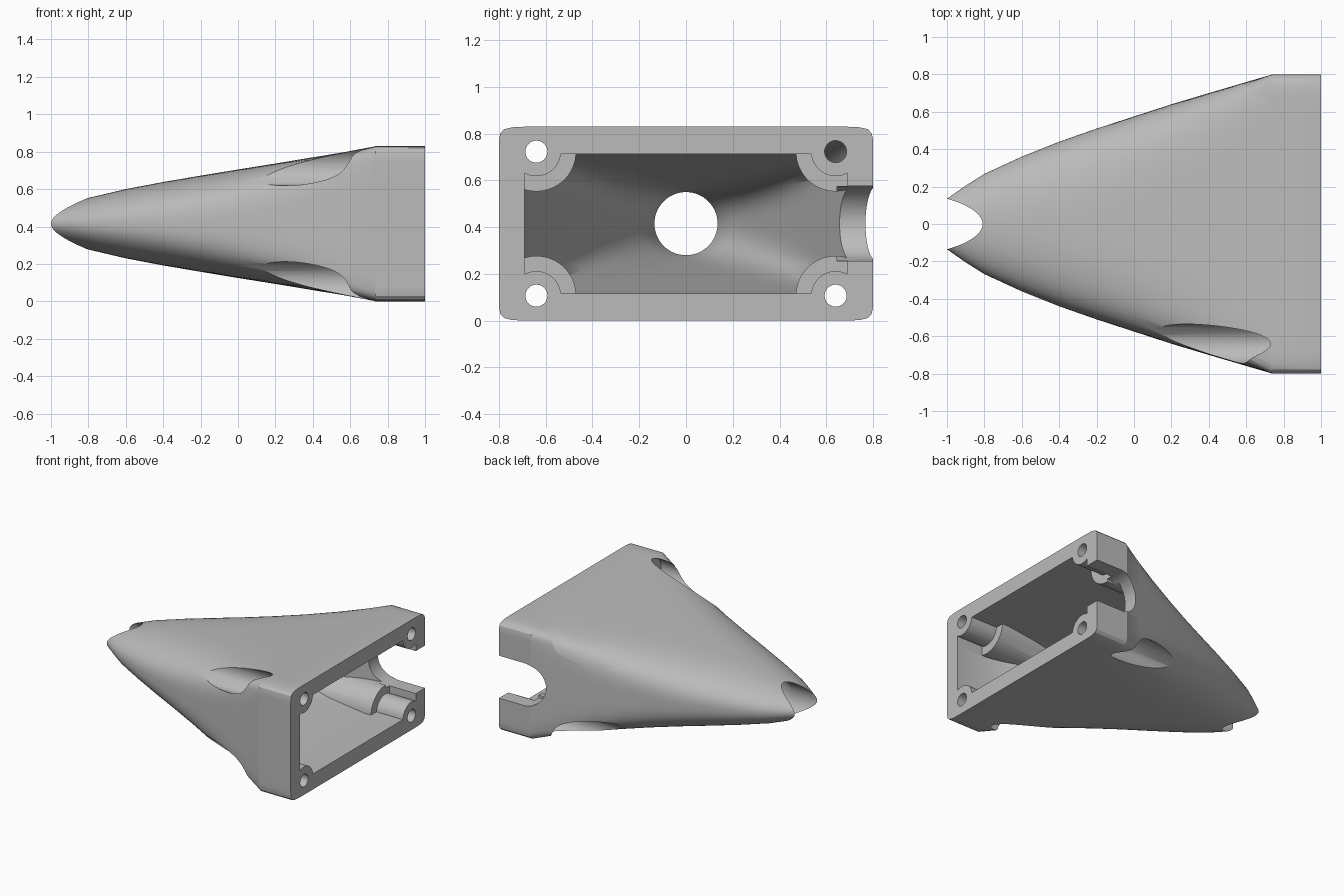
import bpy, bmesh, math
from mathutils import Matrix, Vector

if "Cube" in bpy.data.objects:
    bpy.data.objects.remove(bpy.data.objects["Cube"], do_unlink=True)

MID = 0.415        # height of the long axis
SIDES = 192

grey = bpy.data.materials.new("light_grey")
grey.use_nodes = True
grey.diffuse_color = (0.5, 0.5, 0.5, 1)
grey.node_tree.nodes["Principled BSDF"].inputs["Base Color"].default_value = (0.5, 0.5, 0.5, 1)


def finish(name, bm):
    bmesh.ops.recalc_face_normals(bm, faces=bm.faces[:])
    mesh = bpy.data.meshes.new(name)
    bm.to_mesh(mesh)
    bm.free()
    mesh.materials.append(grey)
    obj = bpy.data.objects.new(name, mesh)
    bpy.context.collection.objects.link(obj)
    return obj


def loft(name, sections):
    """Closed loft along x; each section is (x, half width, half height, power)."""
    bm = bmesh.new()
    rings = []
    for x, a, b, n in sections:
        ring = []
        for i in range(SIDES):
            t = math.tau * i / SIDES
            c, s = math.cos(t), math.sin(t)
            r = (abs(c) ** n + abs(s) ** n) ** (-1 / n)
            ring.append(bm.verts.new((x, a * r * c, MID + b * r * s)))
        rings.append(ring)
    for p, q in zip(rings, rings[1:]):
        for i in range(SIDES):
            j = (i + 1) % SIDES
            bm.faces.new((p[i], p[j], q[j], q[i]))
    bm.faces.new(rings[0])
    bm.faces.new(rings[-1])
    return finish(name, bm)


def rod(name, start, end, radius):
    """Cylinder between two points."""
    start, end = Vector(start), Vector(end)
    axis = end - start
    bm = bmesh.new()
    place = Matrix.Translation((start + end) / 2) @ axis.to_track_quat('Z', 'Y').to_matrix().to_4x4()
    bmesh.ops.create_cone(bm, cap_ends=True, segments=64, radius1=radius, radius2=radius,
                          depth=axis.length, matrix=place)
    return finish(name, bm)


def block(name, low, high):
    low, high = Vector(low), Vector(high)
    bm = bmesh.new()
    bmesh.ops.create_cube(bm, size=1, matrix=Matrix.Translation((low + high) / 2)
                          @ Matrix.Diagonal((*(high - low), 1)))
    return finish(name, bm)


def subtract(target, cutter):
    mod = target.modifiers.new("cut", 'BOOLEAN')
    mod.operation = 'DIFFERENCE'
    mod.solver = 'EXACT'
    mod.object = cutter
    bpy.context.view_layer.objects.active = target
    bpy.ops.object.modifier_apply(modifier=mod.name)
    bpy.data.objects.remove(cutter, do_unlink=True)


# Outer shell: oval at the nose, rounded rectangle at the flange
profile = [(-1.02, .12, .06), (-1, .135, .07), (-.9, .205, .105), (-.8, .268, .138),
           (-.6, .36, .185), (-.4, .44, .223), (-.2, .51, .257), (0, .575, .29),
           (.2, .64, .322), (.4, .70, .355), (.57, .75, .383), (.73, .797, .413)]


def power(x):
    s = min(1, max(0, (x + 1) / 1.73))
    return 2 / (1 - .92 * s ** 1.4)


sections = [(x, a, b, power(x)) for x, a, b in profile]
sections += [(.735, .8, .415, 25), (1, .8, .415, 25)]
shell = loft("nozzle_shell", sections)

# Tapered cavity, round at the nose and rectangular at the open end
steps = 10
cavity_sections = []
for k in range(steps + 1):
    s = k / steps
    cavity_sections.append((-.8 + 1.53 * s, .13 + .56 * s ** .9, .13 + .168 * s,
                            2 / (1 - .97 * s ** .8)))
cavity_sections.append((1.1, .69, .298, 70))
cavity = loft("cavity_cutter", cavity_sections)

# Corner bosses stay solid inside the cavity
corners = [(sy * .64, MID + sz * .308) for sy in (-1, 1) for sz in (-1, 1)]
for y, z in corners:
    subtract(cavity, rod("wide_boss", (-.3, y, z), (.78, y, z), .17))
    subtract(cavity, rod("narrow_boss", (.7, y, z), (1.2, y, z), .105))
subtract(shell, cavity)

# Round bore through the nose
subtract(shell, rod("bore_cutter", (-1.2, 0, MID), (-.3, 0, MID), .135))

# Screw head pockets and screw holes
for y, z in corners:
    subtract(shell, rod("pocket_cutter", (-.3, y, z), (.73, y, z), .105))
    subtract(shell, rod("hole_cutter", (.6, y, z), (1.2, y, z), .047))

# Round-ended cable notch in the rear wall
subtract(shell, rod("notch_cutter", (.79, .645, MID), (.79, 1, MID), .16))
subtract(shell, block("notch_opening", (.79, .645, MID - .16), (1.2, 1, MID + .16)))

# Smooth shading with sharp rims
bpy.ops.object.select_all(action='DESELECT')
shell.select_set(True)
bpy.context.view_layer.objects.active = shell
bpy.ops.object.shade_smooth_by_angle(angle=math.radians(30))
